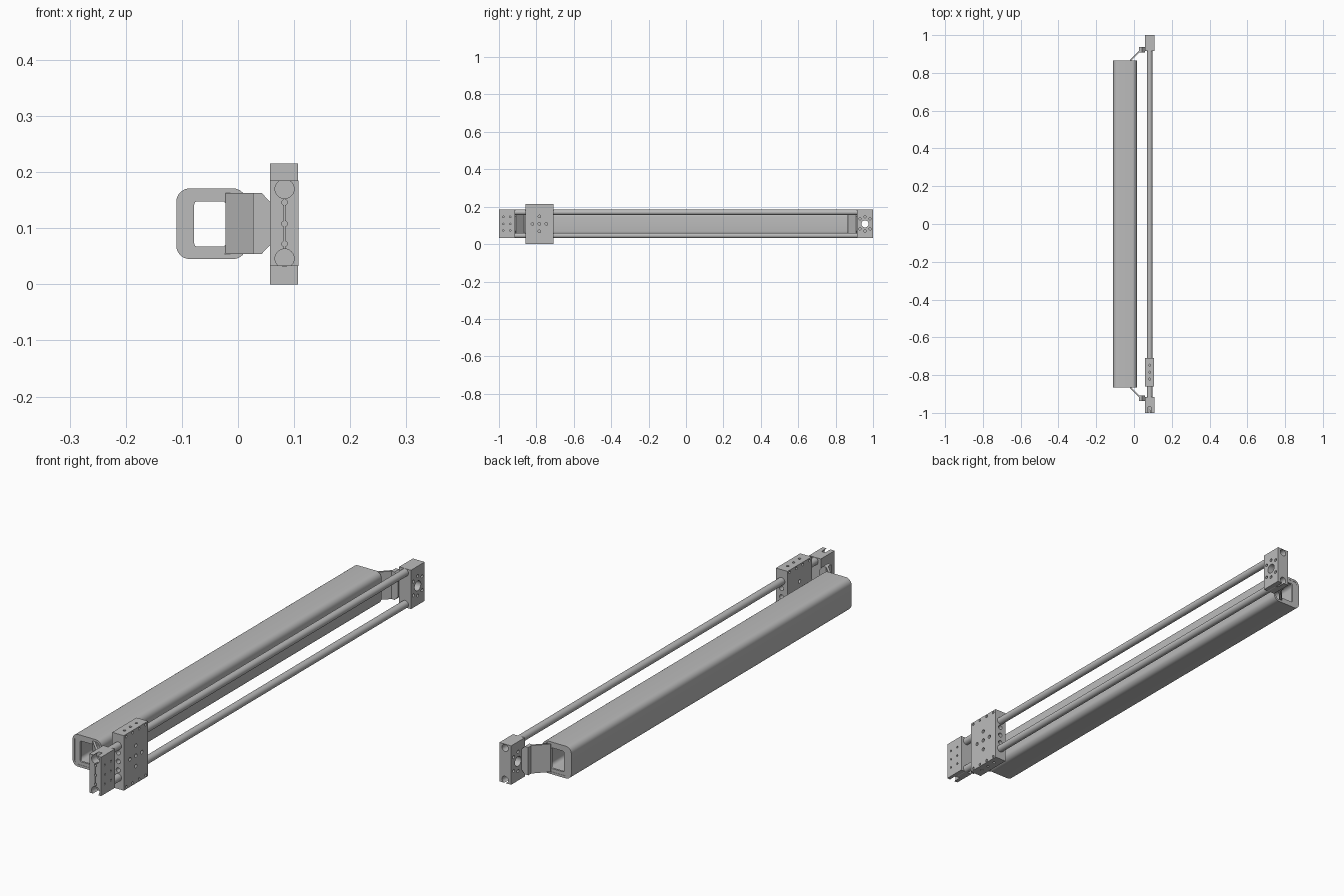
import bpy, bmesh, math
from mathutils import Matrix, Vector

cube = bpy.data.objects.get("Cube")
if cube:
    bpy.data.objects.remove(cube)

grey = bpy.data.materials.new("machined_grey")
grey.use_nodes = True
colour = (0.5, 0.5, 0.5, 1)
grey.diffuse_color = colour
grey.node_tree.nodes["Principled BSDF"].inputs["Base Color"].default_value = colour

ROD_X, ROD_Z, MID_Z = 0.083, (0.046, 0.170), 0.108
TURN = {"x": Matrix.Rotation(math.pi / 2, 4, "Y"),
        "y": Matrix.Rotation(math.pi / 2, 4, "X"),
        "z": Matrix.Identity(4)}


def finish(name, bm, smooth=False):
    bmesh.ops.recalc_face_normals(bm, faces=bm.faces)
    mesh = bpy.data.meshes.new(name)
    bm.to_mesh(mesh)
    bm.free()
    mesh.materials.append(grey)
    obj = bpy.data.objects.new(name, mesh)
    bpy.context.collection.objects.link(obj)
    if smooth:
        smooth_edges(obj)
    return obj


def smooth_edges(obj):
    bpy.ops.object.select_all(action="DESELECT")
    obj.select_set(True)
    bpy.context.view_layer.objects.active = obj
    bpy.ops.object.shade_smooth_by_angle(angle=math.radians(35))


def add_box(bm, lo, hi):
    lo, hi = Vector(lo), Vector(hi)
    place = Matrix.Translation((lo + hi) / 2) @ Matrix.Diagonal((*(hi - lo), 1))
    bmesh.ops.create_cube(bm, size=1, matrix=place)


def add_cylinder(bm, centre, axis, radius, length, sides=20):
    bmesh.ops.create_cone(bm, cap_ends=True, segments=sides, radius1=radius,
                          radius2=radius, depth=length,
                          matrix=Matrix.Translation(centre) @ TURN[axis])


def rounded(x0, x1, z0, z1, r, steps=6):
    """Outline of a rectangle with rounded corners."""
    pts = []
    corners = ((x1 - r, z1 - r), (x0 + r, z1 - r), (x0 + r, z0 + r), (x1 - r, z0 + r))
    for k, (cx, cz) in enumerate(corners):
        for i in range(steps + 1):
            a = math.pi / 2 * (k + i / steps)
            pts.append((cx + r * math.cos(a), cz + r * math.sin(a)))
    return pts


def prism(name, outline, axis, lo, hi, hole=None, smooth=False):
    """Extrude an outline along y or z; a hole outline turns it into a frame."""
    bm = bmesh.new()

    def loop(pts, w):
        return [bm.verts.new((u, w, v) if axis == "y" else (u, v, w)) for u, v in pts]

    def skin(a, b):
        for i in range(len(a)):
            j = (i + 1) % len(a)
            bm.faces.new((a[i], a[j], b[j], b[i]))

    a, b = loop(outline, lo), loop(outline, hi)
    skin(a, b)
    if hole:
        c, d = loop(hole, lo), loop(hole, hi)
        skin(c, d)
        skin(a, c)
        skin(b, d)
    else:
        bm.faces.new(a)
        bm.faces.new(b)
    return finish(name, bm, smooth)


def drilled_block(name, lo, hi, holes, slots=()):
    """Box with round holes and narrow slots cut into it."""
    bm = bmesh.new()
    add_box(bm, lo, hi)
    block = finish(name, bm)
    bm = bmesh.new()
    for hole in holes:
        add_cylinder(bm, *hole)
    for slot in slots:
        add_box(bm, *slot)
    cutter = finish(name + "_cutter", bm)
    cutter.hide_render = True
    mod = block.modifiers.new("holes", "BOOLEAN")
    mod.operation, mod.solver, mod.object = "DIFFERENCE", "EXACT", cutter
    mod.use_self = True
    graph = bpy.context.evaluated_depsgraph_get()
    block.data = bpy.data.meshes.new_from_object(block.evaluated_get(graph))
    block.modifiers.clear()
    bpy.data.objects.remove(cutter)
    smooth_edges(block)
    return block


# Hollow beam with rounded corners
END = 0.866
prism("beam", rounded(-0.11, 0.015, 0.045, 0.171, 0.024), "y", -END, END,
      rounded(-0.101, 0.006, 0.054, 0.162, 0.015), smooth=True)

# Guide rods
for label, z in zip(("lower", "upper"), ROD_Z):
    bm = bmesh.new()
    add_cylinder(bm, (ROD_X, 0, z), "y", 0.0145, 1.93, 32)
    finish(label + "_rod", bm, True)

# Bent brackets joining the beam ends to the rod blocks
for label, s in (("front", -1), ("back", 1)):
    y0, y1 = sorted((s * 0.857, s * 0.865))
    prism(label + "_bracket_plate", rounded(-0.102, -0.017, 0.054, 0.163, 0.01),
          "y", y0, y1, rounded(-0.078, -0.022, 0.067, 0.148, 0.006))
    arm = [(-0.022, 0.857), (0.034, 0.913), (0.034, 0.926), (-0.022, 0.868)]
    prism(label + "_bracket_arm", [(x, s * y) for x, y in arm], "z", 0.054, 0.163)
    tab = [(0.027, 0.054), (0.042, 0.054), (0.057, 0.07),
           (0.057, 0.147), (0.042, 0.163), (0.027, 0.163)]
    y0, y1 = sorted((s * 0.908, s * 0.937))
    prism(label + "_bracket_tab", tab, "y", y0, y1)

# Front rod block: open bores, clamping slot, screw holes
holes = [((ROD_X, -0.99, z), "y", 0.017, 0.044, 32) for z in ROD_Z]
for z in (0.072, MID_Z, 0.146):
    holes.append((Vector((ROD_X, -1, z)), "y", 0.005, 0.03))
    for y in (-0.977, -0.94):
        holes.append(((0.108, y, z), "x", 0.004, 0.02))
drilled_block("front_rod_block", (0.057, -1, 0.033), (0.108, -0.915, 0.185), holes,
              [((0.082, -1.01, 0.06), (0.084, -0.985, 0.156))])

# Back rod block: through hole ringed by screw holes
holes = [((ROD_X, 1, z), "y", 0.0135, 0.06, 32) for z in ROD_Z]
holes.append(((ROD_X, 0.957, MID_Z), "x", 0.019, 0.2, 32))
for i in range(8):
    a = math.pi / 4 * i
    if i in (0, 4):
        continue
    spot = (0.957 + 0.038 * math.cos(a), MID_Z + 0.038 * math.sin(a))
    for x in (0.057, 0.108):
        holes.append(((x, *spot), "x", 0.006, 0.02))
drilled_block("back_rod_block", (0.057, 0.915, 0.033), (0.108, 1, 0.185), holes)

# Sliding carriage with screw holes on its broad faces, edges and ends
MID_Y = -0.784
holes = []
for x in (0.057, 0.107):
    for z in (0.009, 0.206):
        for dy in (-0.06, -0.02, 0.02, 0.06):
            holes.append(((x, MID_Y + dy, z), "x", 0.005, 0.016))
    for dy, dz in ((0, 0), (0.037, 0), (-0.037, 0), (0, 0.04), (0, -0.04)):
        holes.append(((x, MID_Y + dy, MID_Z + dz), "x", 0.007, 0.02))
for z in (0, 0.215):
    for dy in (-0.037, 0, 0.037):
        holes.append(((ROD_X, MID_Y + dy, z), "z", 0.005, 0.02))
for y in (-0.859, -0.709):
    for dz in (-0.034, 0, 0.034):
        holes.append(((ROD_X, y, MID_Z + dz), "y", 0.009, 0.04))
drilled_block("carriage", (0.057, -0.859, 0), (0.107, -0.709, 0.215), holes)
